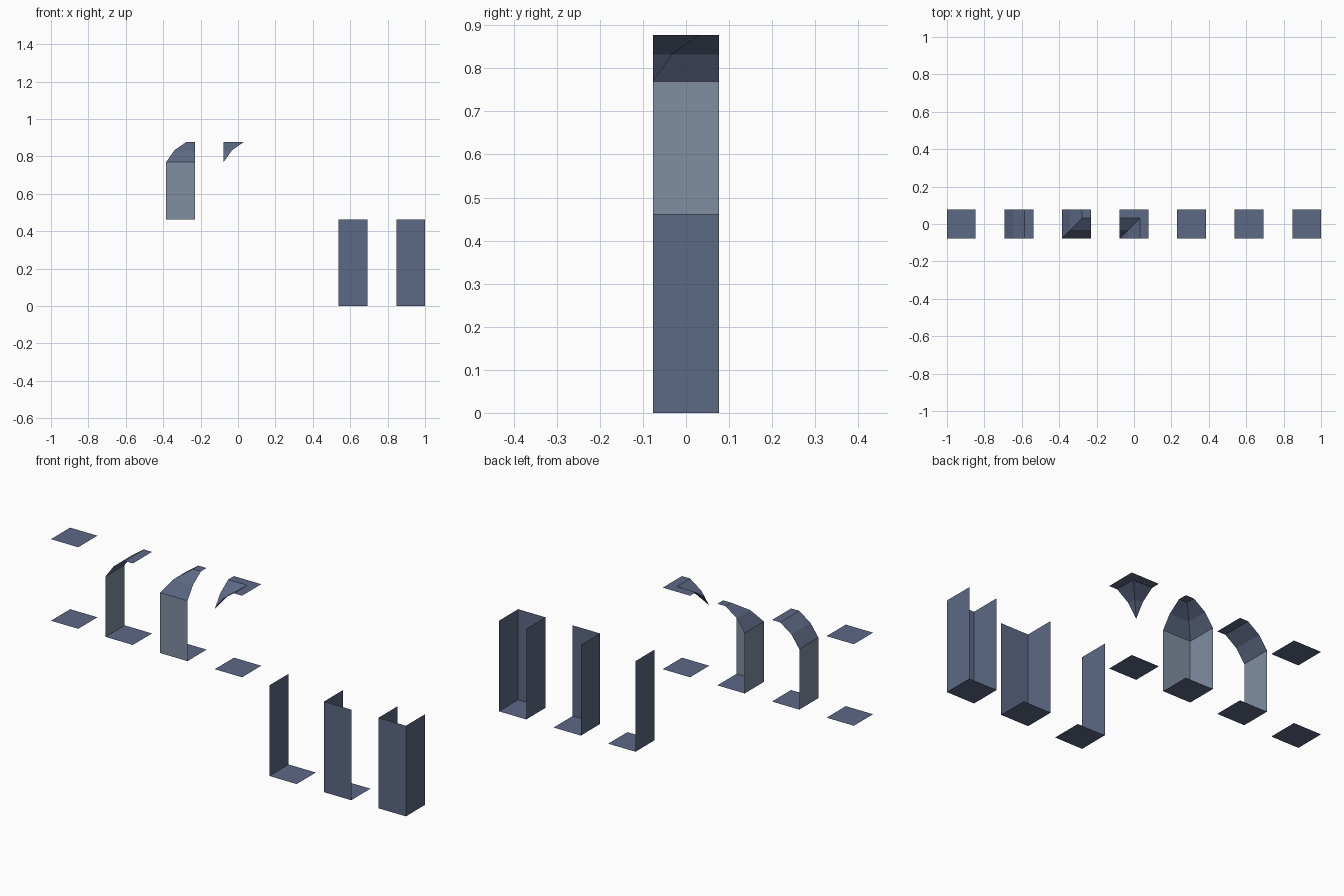
import bpy

if "Cube" in bpy.data.objects:
    bpy.data.objects.remove(bpy.data.objects["Cube"])

U = 2 / 13                       # side of one tile
LOW, SPRING, TOP = 3.0, 5.0, 5.7  # upper floor, start of vault, ceiling (in tiles)
ARC = [(0, SPRING), (0.29, SPRING + 0.41), (0.7, TOP)]  # vault profile: offset, height
ARCS = list(zip(ARC, ARC[1:]))


def material(name, rgb):
    m = bpy.data.materials.new(name)
    m.diffuse_color = (*rgb, 1)
    m.use_nodes = True
    m.node_tree.nodes["Principled BSDF"].inputs["Base Color"].default_value = m.diffuse_color
    return m


BLUE = material("slate_blue", (0.107, 0.138, 0.231))
GREY = material("pale_blue_grey", (0.216, 0.270, 0.356))


def sheet(name, tile, faces, mat=BLUE):
    """Thin surface from faces given in tile coordinates (0..1, 0..1, height)."""
    verts, polys = [], []
    for f in faces:
        poly = []
        for p in f:
            p = tuple(round(c, 4) for c in p)
            if p not in verts:
                verts.append(p)
            i = verts.index(p)
            if i not in poly:
                poly.append(i)
        polys.append(poly)
    me = bpy.data.meshes.new(name)
    x0 = 2 * tile - 6.5
    me.from_pydata([((x + x0) * U, (y - 0.5) * U, z * U) for x, y, z in verts], [], polys)
    me.materials.append(mat)
    ob = bpy.data.objects.new(name, me)
    bpy.context.collection.objects.link(ob)


def flat(z, x0=0, y0=0, x1=1, y1=1):
    return [(x0, y0, z), (x1, y0, z), (x1, y1, z), (x0, y1, z)]


def wall(side, z0, z1):
    a, b = {"left": ((0, 1), (0, 0)), "front": ((0, 0), (1, 0)),
            "right": ((1, 0), (1, 1))}[side]
    return [(*a, z0), (*b, z0), (*b, z1), (*a, z1)]


def mirrored(faces):
    """Add the copies mirrored across the tile diagonal."""
    return faces + [[(y, x, z) for x, y, z in reversed(f)] for f in faces]


# Floors
for t in range(7):
    sheet(f"floor_{t + 1}", t, [flat(LOW if t < 4 else 0)])

# Open tile: plain ceiling
sheet("open_ceiling", 0, [flat(TOP)])

# Single-wall tile: wall, curved vault and ceiling strip
sheet("side_upper_wall", 1, [wall("left", LOW, SPRING)], GREY)
sheet("side_vault", 1, [[(a, 0, za), (b, 0, zb), (b, 1, zb), (a, 1, za)]
                        for (a, za), (b, zb) in ARCS])
sheet("side_ceiling", 1, [flat(TOP, x0=0.7)])

# Inner corner tile: two walls and a mitred vault
sheet("corner_upper_walls", 2, [wall(s, LOW, SPRING) for s in ("left", "front")], GREY)
sheet("corner_vault", 2, mirrored([[(a, a, za), (1, a, za), (1, b, zb), (b, b, zb)]
                                   for (a, za), (b, zb) in ARCS]))
sheet("corner_ceiling", 2, [flat(TOP, x0=0.7, y0=0.7)])

# Outer corner tile: hanging pointed vault and L-shaped ceiling
sheet("hanging_vault", 3, mirrored([[(0, a, za), (a, a, za), (b, b, zb), (0, b, zb)]
                                    for (a, za), (b, zb) in ARCS]))
sheet("hanging_ceiling", 3, [flat(TOP, x0=0.7, y1=0.7), flat(TOP, y0=0.7)])

# Lower tiles with one, two and three walls
for t, sides in ((4, ["left"]), (5, ["left", "front"]), (6, ["left", "front", "right"])):
    sheet(f"lower_walls_{len(sides)}", t, [wall(s, 0, LOW) for s in sides])
